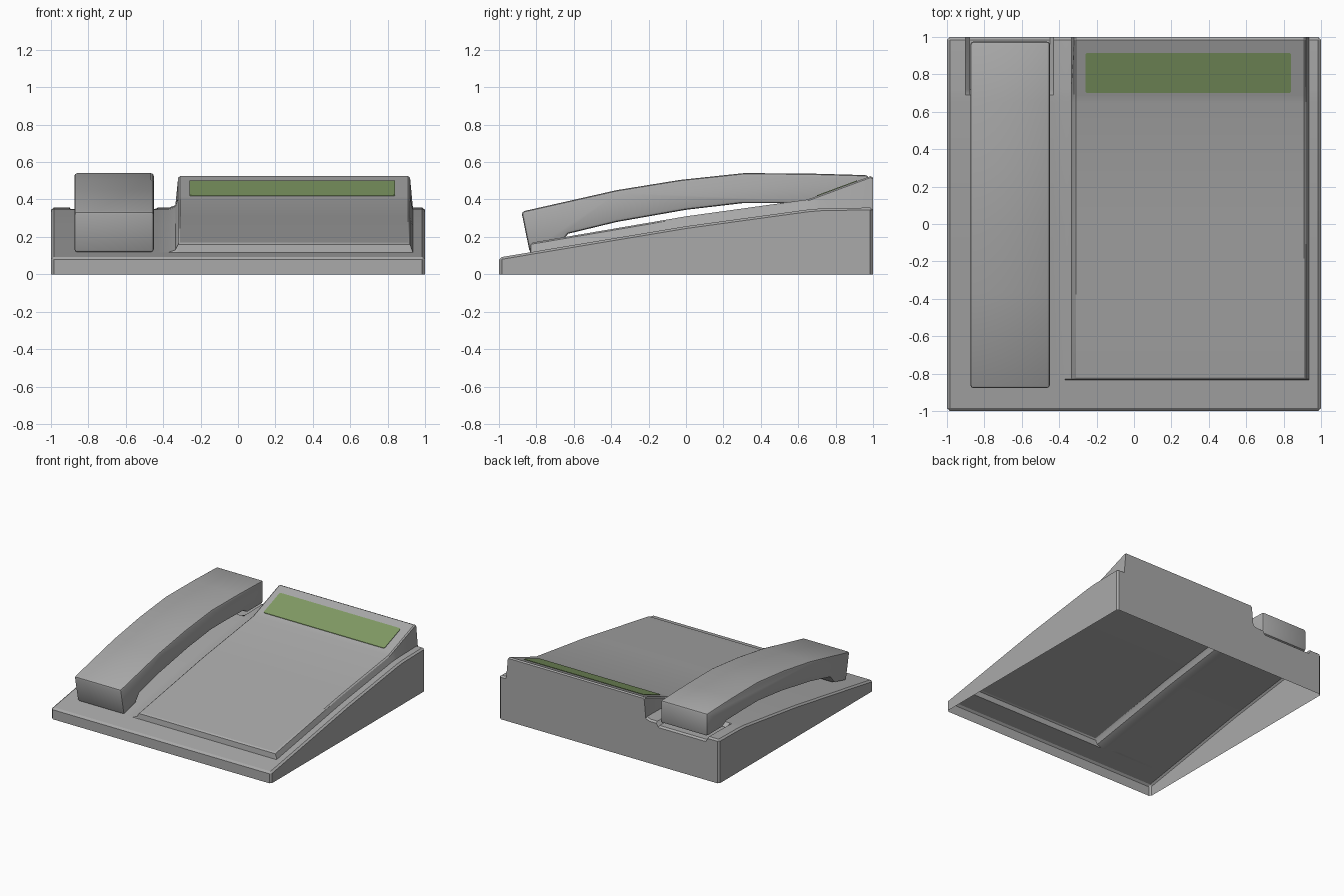
import bpy, bmesh, math

if "Cube" in bpy.data.objects:
    bpy.data.objects.remove(bpy.data.objects["Cube"])

def material(name, col):
    m = bpy.data.materials.new(name)
    m.diffuse_color = (*col, 1)
    m.use_nodes = True
    m.node_tree.nodes["Principled BSDF"].inputs["Base Color"].default_value = m.diffuse_color
    return m

grey = material("grey plastic", (0.40, 0.40, 0.40))
green = material("display green", (0.22, 0.33, 0.13))

def finish(bm, name, mat, angle=30):
    me = bpy.data.meshes.new(name)
    bmesh.ops.recalc_face_normals(bm, faces=bm.faces)
    bm.to_mesh(me)
    bm.free()
    ob = bpy.data.objects.new(name, me)
    bpy.context.collection.objects.link(ob)
    me.materials.append(mat)
    bpy.ops.object.select_all(action='DESELECT')
    ob.select_set(True)
    bpy.context.view_layer.objects.active = ob
    bpy.ops.object.shade_smooth_by_angle(angle=math.radians(angle))
    return ob

def lerp(pts, t):
    for (a, za), (b, zb) in zip(pts, pts[1:]):
        if t <= b:
            return za + (zb - za) * (t - a) / (b - a)
    return pts[-1][1]

# Side profiles (y, z) of the desk base and of its raised panel
BASE = [(-1, 0.09), (0, 0.257), (0.65, 0.346), (0.72, 0.352), (1, 0.357)]
PANEL = [(-1, 0.14), (-0.82, 0.17), (0, 0.31), (0.65, 0.40), (1, 0.53)]

# Open-bottomed base shell: a height grid with a skirt
xs = [-1, -0.985, -0.9, -0.88, -0.45, -0.43, -0.37, -0.335, -0.32, -0.31, 0.91, 0.92, 0.935, 0.985, 1]
ys = [-1, -0.985, -0.835, -0.83, -0.82, 0, 0.65, 0.69, 0.72, 0.985, 1]

def height(x, y):
    z = lerp(BASE, y)
    if -0.33 < x < 0.93 and y > -0.832:
        z = lerp(PANEL, y)
        if x < -0.315 or x > 0.915 or y < -0.825:
            z -= 0.008                       # softened panel rim
    elif x == -0.335 and y > -0.832:
        z += 0.012                           # fillet beside the panel
    elif -0.89 < x < -0.44 and y > 0.7:
        z -= 0.03                            # cradle dip under the handset
    if abs(x) == 1 or abs(y) == 1:
        z -= 0.012                           # softened outer rim
    return z

bm = bmesh.new()
grid = []
for x in xs:
    row = []
    for y in ys:
        px, py = x, y
        if abs(x) == 1 and abs(y) == 1:      # rounded corners
            px, py = x * 0.99, y * 0.993
        row.append(bm.verts.new((px, py, height(x, y))))
    grid.append(row)
for i in range(len(xs) - 1):
    for j in range(len(ys) - 1):
        bm.faces.new((grid[i][j], grid[i + 1][j], grid[i + 1][j + 1], grid[i][j + 1]))
rim = [e for e in bm.edges if e.is_boundary]
skirt = bmesh.ops.extrude_edge_only(bm, edges=rim)["geom"]
for v in skirt:
    if isinstance(v, bmesh.types.BMVert):
        v.co.z = 0
base = finish(bm, "desk_base", grey)
# make the top of the open shell face upwards
if max(base.data.polygons, key=lambda p: p.area if p.center.z > 0.1 and abs(p.normal.z) > 0.8 else 0).normal.z < 0:
    base.data.flip_normals()

# Handset: arched side profile extruded across x
outline = [(-0.88, 0.335), (-0.37, 0.45), (-0.03, 0.505), (0.31, 0.541), (0.65, 0.539), (0.975, 0.53),
           (0.975, 0.345), (0.77, 0.345), (0.72, 0.375), (0.5, 0.38), (0.3, 0.38), (0, 0.345),
           (-0.37, 0.28), (-0.63, 0.217), (-0.68, 0.155), (-0.835, 0.115)]
bm = bmesh.new()
side = bm.faces.new([bm.verts.new((-0.875, y, z)) for y, z in outline])
ext = bmesh.ops.extrude_face_region(bm, geom=[side])["geom"]
bmesh.ops.translate(bm, vec=(0.425, 0, 0), verts=[v for v in ext if isinstance(v, bmesh.types.BMVert)])
bmesh.ops.recalc_face_normals(bm, faces=bm.faces)
sharp = [e for e in bm.edges if e.calc_face_angle(0) > math.radians(50)]
bmesh.ops.bevel(bm, geom=sharp, offset=0.016, segments=2, profile=0.5, affect='EDGES')
finish(bm, "handset", grey)

# Display: thin plate with rounded corners lying on the panel's steep part
x0, x1, y0, y1, r = -0.26, 0.84, 0.70, 0.915, 0.012
bm = bmesh.new()
loop = []
for cx, cy, start in ((x1 - r, y1 - r, 0), (x0 + r, y1 - r, 90), (x0 + r, y0 + r, 180), (x1 - r, y0 + r, 270)):
    for k in range(4):
        a = math.radians(start + 30 * k)
        px, py = cx + r * math.cos(a), cy + r * math.sin(a)
        loop.append(bm.verts.new((px, py, lerp(PANEL, py) + 0.004)))
top = bm.faces.new(loop)
ext = bmesh.ops.extrude_face_region(bm, geom=[top])["geom"]
bmesh.ops.translate(bm, vec=(0, 0, -0.006), verts=[v for v in ext if isinstance(v, bmesh.types.BMVert)])
finish(bm, "display", green)
